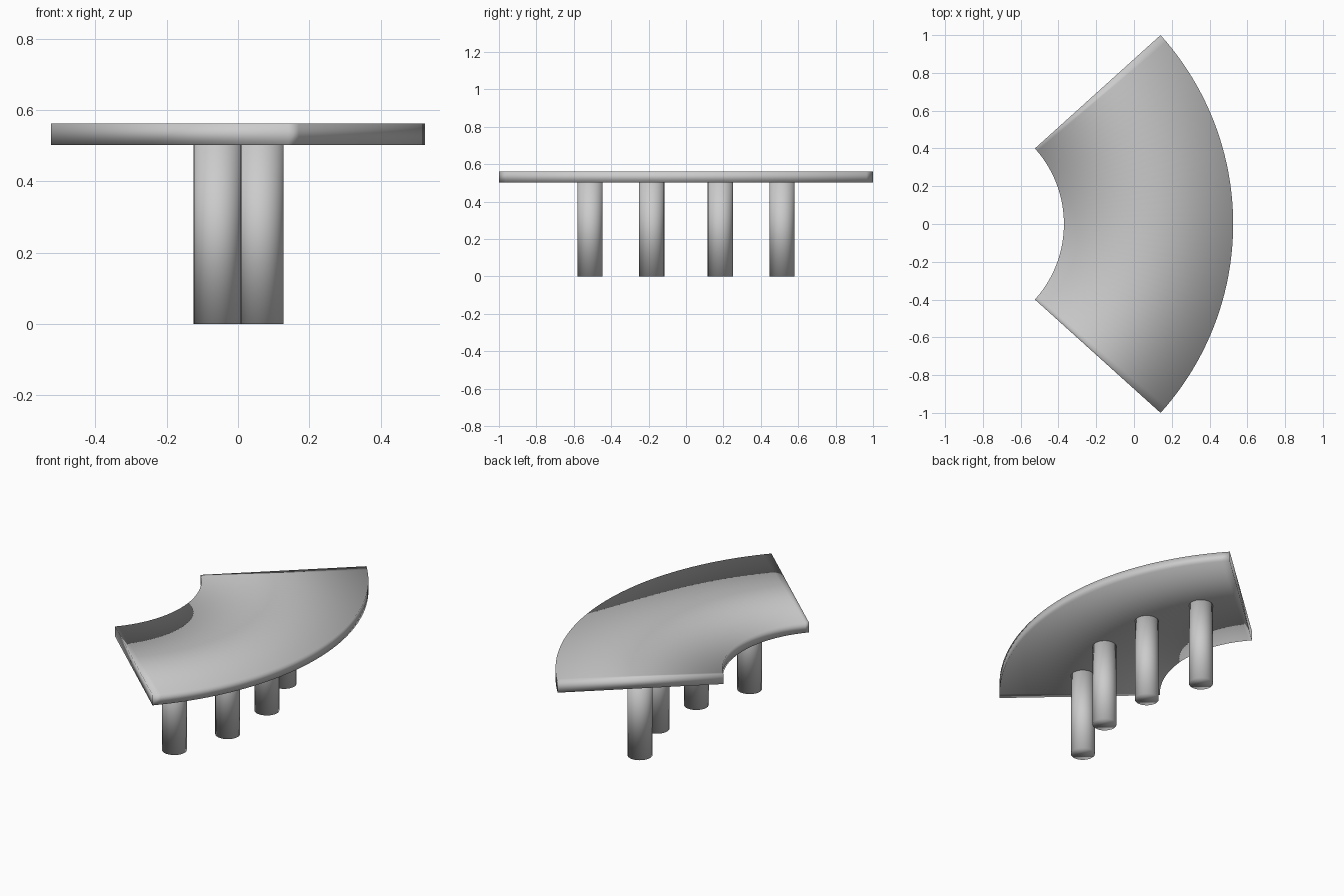
import bpy, bmesh, math

if "Cube" in bpy.data.objects:
    bpy.data.objects.remove(bpy.data.objects["Cube"])

HALF = math.radians(42.05)      # half angle of the curved top
R_IN, R_OUT = 0.597, 1.493
CX = -0.968                     # centre of both arcs
Z0, Z1 = 0.502, 0.562
SEG = 48


def finish(bm, name):
    bmesh.ops.recalc_face_normals(bm, faces=bm.faces)
    for f in bm.faces:
        f.smooth = True         # soft shading across every edge
    me = bpy.data.meshes.new(name)
    bm.to_mesh(me)
    bm.free()
    ob = bpy.data.objects.new(name, me)
    bpy.context.collection.objects.link(ob)
    return ob


# Curved table top: a rectangular section swept along the arc
bm = bmesh.new()
rings = []
for i in range(SEG + 1):
    a = -HALF + 2 * HALF * i / SEG
    rings.append([bm.verts.new((CX + r * math.cos(a), r * math.sin(a), z))
                  for r, z in ((R_IN, Z0), (R_OUT, Z0), (R_OUT, Z1), (R_IN, Z1))])
for p, q in zip(rings, rings[1:]):
    for k in range(4):
        n = (k + 1) % 4
        bm.faces.new((p[k], p[n], q[n], q[k]))
bm.faces.new(rings[0])
bm.faces.new(rings[-1])
finish(bm, "curved_top")

# Four round legs along the middle of the arc
R_MID = (R_IN + R_OUT) / 2
for i, deg in enumerate((-29.4, -10.1, 10.1, 29.4)):
    a = math.radians(deg)
    bm = bmesh.new()
    bmesh.ops.create_cone(bm, cap_ends=True, segments=32,
                          radius1=0.067, radius2=0.067, depth=Z0)
    leg = finish(bm, f"leg_{i + 1}")
    leg.location = (CX + R_MID * math.cos(a), R_MID * math.sin(a), Z0 / 2)
